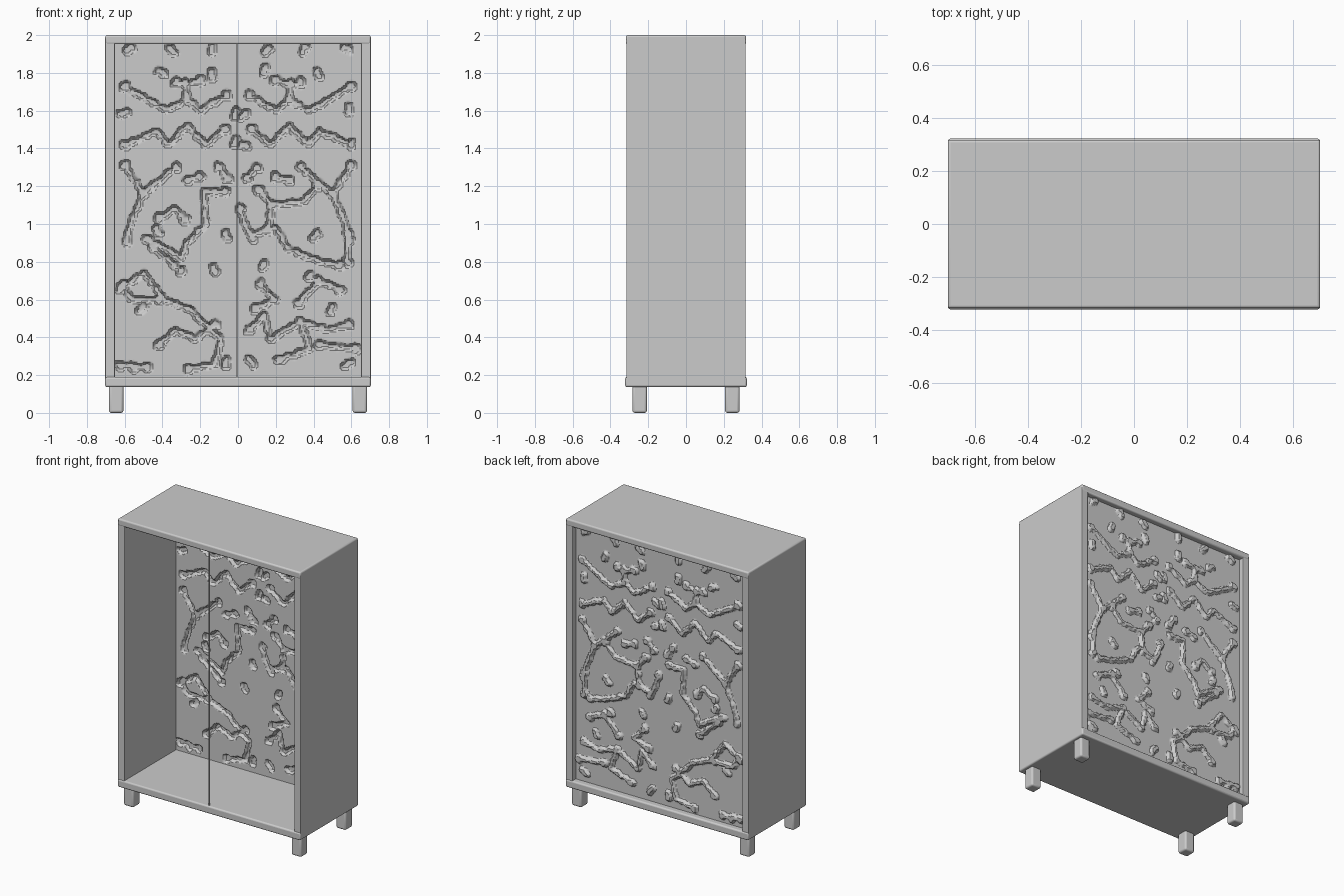
import bpy
import math
import random
from mathutils import Vector, noise
from mathutils.geometry import intersect_point_line

random.seed(4)
if "Cube" in bpy.data.objects:
    bpy.data.objects.remove(bpy.data.objects["Cube"], do_unlink=True)

# Single plain grey finish
grey = bpy.data.materials.new("plain_grey")
grey.use_nodes = True
grey.diffuse_color = (0.6, 0.6, 0.6, 1)
grey.node_tree.nodes["Principled BSDF"].inputs["Base Color"].default_value = (0.6, 0.6, 0.6, 1)


def box(name, low, high, bevel=0.0):
    low, high = Vector(low), Vector(high)
    bpy.ops.mesh.primitive_cube_add(size=1, location=(low + high) / 2)
    part = bpy.context.object
    part.name = name
    part.scale = high - low
    bpy.ops.object.transform_apply(location=False, rotation=False, scale=True)
    part.data.materials.append(grey)
    if bevel:
        mod = part.modifiers.new("soft_edges", "BEVEL")
        mod.width = bevel
        mod.segments = 3
        bpy.ops.object.shade_smooth_by_angle()


# Carcass
WIDE, DEEP, INSIDE = 0.703, 0.318, 0.652
FLOOR, ROOF = 0.19, 1.952
box("top_board", (-WIDE, -DEEP, ROOF), (WIDE, DEEP, 2), 0.01)
box("bottom_board", (-WIDE, -DEEP - 0.004, 0.137), (WIDE, DEEP + 0.004, FLOOR), 0.01)
for side, x in (("right", -WIDE), ("left", INSIDE)):
    box(side + "_side_board", (x, -DEEP + 0.002, 0.17),
        (x + WIDE - INSIDE, DEEP - 0.002, 1.98), 0.004)

# Thin upright at the front opening
box("front_upright", (-0.009, -0.312, FLOOR - 0.01), (-0.002, -0.304, ROOF + 0.01))

# Legs with softened corners
for side, x in (("right", -0.645), ("left", 0.645)):
    for end, y in (("front", -0.245), ("back", 0.245)):
        box(end + "_" + side + "_leg", (x - 0.038, y - 0.038, 0),
            (x + 0.038, y + 0.038, 0.16), 0.012)

# Branching pressed pattern, as (x, z) paths
mirrored = [
    [(.06, 1.68), (.2, 1.6), (.27, 1.66), (.38, 1.6), (.6, 1.73)],
    [(.27, 1.66), (.28, 1.74)],
    [(.2, 1.76), (.28, 1.74), (.33, 1.75)],
    [(.07, 1.5), (.17, 1.42), (.27, 1.52), (.37, 1.42), (.43, 1.49), (.6, 1.42)],
    [(.59, .91), (.57, 1), (.5, 1.16), (.6, 1.31)],
    [(.5, 1.16), (.38, 1.26), (.33, 1.3)],
    [(.05, 1.24), (.1, 1.3)],
    [(.2, 1.25), (.27, 1.23)],
]
single = [
    [(-.07, 1.17), (-.18, 1.17), (-.17, 1), (-.27, .9), (-.3, .82), (-.48, .92)],
    [(-.45, .88), (-.3, .75)],
    [(-.42, 1.03), (-.33, 1.08), (-.28, 1.02)],
    [(.01, 1.08), (.06, .94), (.2, .98), (.26, .87), (.38, .82), (.54, .78)],
    [(.11, 1.18), (.18, 1.1), (.16, .97)],
    [(.18, 1.1), (.35, 1.12), (.42, 1.2)],
    [(.58, .8), (.58, .95)],
    [(-.62, .66), (-.5, .74), (-.39, .6), (-.26, .55), (-.09, .39), (-.12, .26), (-.26, .23)],
    [(-.6, .68), (-.57, .6), (-.42, .6)],
    [(-.42, .36), (-.33, .44), (-.23, .39), (-.12, .47)],
    [(-.62, .25), (-.48, .24)],
    [(.06, .44), (.14, .52), (.17, .39), (.33, .48), (.48, .44), (.59, .47)],
    [(.33, .48), (.38, .34), (.22, .28)],
    [(.12, .68), (.2, .6), (.09, .55)],
    [(.38, .72), (.54, .65)],
    [(.32, .58), (.43, .7)],
    [(.43, .36), (.62, .34)],
]
loose = [(.14, 1.91), (.34, 1.91), (.59, 1.92), (.42, 1.81), (.14, 1.8), (.59, 1.59), (.02, 1.57),
         (.02, 1.42), (.07, .95), (.13, .77), (.42, .95), (.06, .28), (.57, .25), (.5, .56)]

# Capsules (start, end, radius) that make up the pattern
capsules = []
for path in mirrored + [[(-x, z) for x, z in path] for path in mirrored] + single:
    points = [Vector(point) for point in path]
    capsules += [(a, b, 0.019) for a, b in zip(points, points[1:])]
    capsules += [(end, end, 0.03) for end in (points[0], points[-1])]
for x, z in loose:
    for flip in (-1, 1):
        start = Vector((flip * x, z))
        angle = random.uniform(0, math.tau)
        capsules.append((start, start + Vector((math.cos(angle), math.sin(angle))) * 0.03, 0.025))

# Depth of the pressing on a regular lattice
STEP = 0.0075
COLUMNS, LOW_ROW, HIGH_ROW = 88, 24, 262
PRESS, SLOPE = 0.02, 0.009
depth = {}
for a, b, radius in capsules:
    reach = radius + 0.02
    for i in range(int((min(a.x, b.x) - reach) / STEP), int((max(a.x, b.x) + reach) / STEP) + 1):
        for j in range(int((min(a.y, b.y) - reach) / STEP), int((max(a.y, b.y) + reach) / STEP) + 1):
            spot = Vector((i, j)) * STEP
            near = a
            if a != b:
                along = intersect_point_line(spot, a, b)[1]
                near = a.lerp(b, min(1, max(0, along)))
            ragged = 0.01 * noise.noise(Vector((spot.x, 0, spot.y)) * 30)
            amount = (radius + ragged - (spot - near).length) / SLOPE
            amount = PRESS * min(1, max(0, amount))
            depth[i, j] = max(depth.get((i, j), 0), amount)


# Back panel: the pattern sinks into the inside face and stands out behind
def pressed_face(name, y, outward):
    columns = range(-COLUMNS, COLUMNS + 1)
    rows = range(LOW_ROW, HIGH_ROW + 1)
    verts = [(i * STEP, y + depth.get((i, j), 0), j * STEP) for j in rows for i in columns]
    count = len(columns)
    faces = []
    for r in range(len(rows) - 1):
        for c in range(count - 1):
            k = r * count + c
            quad = (k, k + 1, k + count + 1, k + count)
            faces.append(quad[::-1] if outward else quad)
    mesh = bpy.data.meshes.new(name)
    mesh.from_pydata(verts, [], faces)
    mesh.materials.append(grey)
    part = bpy.data.objects.new(name, mesh)
    bpy.context.collection.objects.link(part)
    bpy.ops.object.select_all(action="DESELECT")
    part.select_set(True)
    bpy.context.view_layer.objects.active = part
    bpy.ops.object.shade_smooth_by_angle()


pressed_face("back_panel_inside", 0.251, False)
pressed_face("back_panel_outside", 0.279, True)
